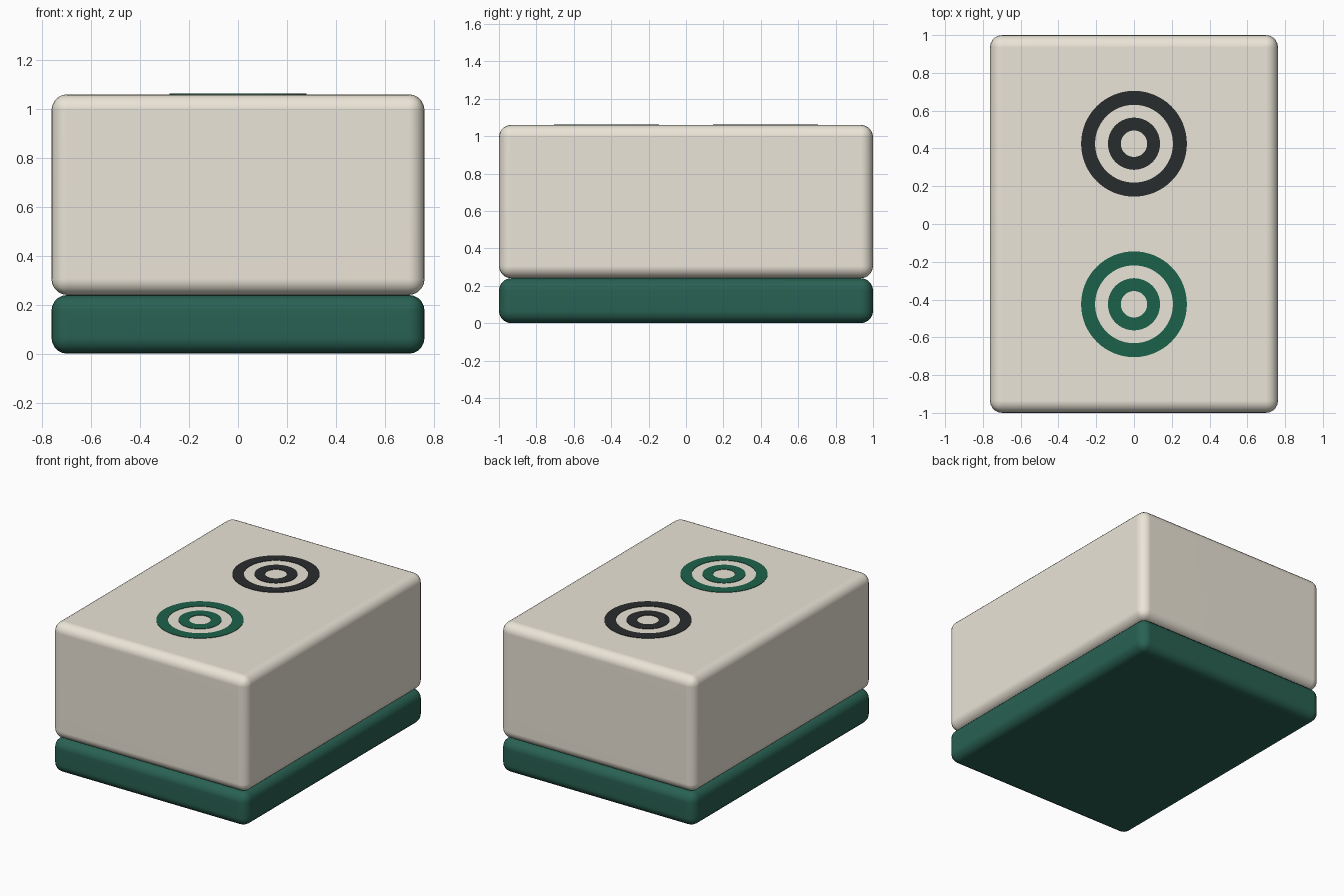
import bpy, bmesh, math

if "Cube" in bpy.data.objects:
    bpy.data.objects.remove(bpy.data.objects["Cube"])

W, D, R = 1.525, 2.0, 0.065      # tile width, depth, edge radius
SPLIT, TOP = 0.24, 1.06          # backing height, total height


def material(name, rgb):
    m = bpy.data.materials.new(name)
    m.diffuse_color = (*rgb, 1)
    m.use_nodes = True
    m.node_tree.nodes["Principled BSDF"].inputs["Base Color"].default_value = m.diffuse_color
    return m


ivory = material("ivory", (0.83, 0.78, 0.68))
backing_green = material("backing_green", (0.022, 0.12, 0.085))
ink_dark = material("ink_dark", (0.022, 0.025, 0.026))
ink_green = material("ink_green", (0.012, 0.12, 0.07))


def add_mesh(name, bm, mat):
    me = bpy.data.meshes.new(name)
    bm.to_mesh(me)
    bm.free()
    ob = bpy.data.objects.new(name, me)
    bpy.context.collection.objects.link(ob)
    me.materials.append(mat)
    return ob


def rounded_block(name, z0, z1, mat):
    bm = bmesh.new()
    bmesh.ops.create_cube(bm, size=1)
    for v in bm.verts:
        v.co.x *= W
        v.co.y *= D
        v.co.z = (z0 + z1) / 2 + v.co.z * (z1 - z0)
    bmesh.ops.bevel(bm, geom=bm.edges[:], offset=R, segments=5,
                    profile=0.5, affect='EDGES')
    for f in bm.faces:
        f.smooth = True
    ob = add_mesh(name, bm, mat)
    # keep the large faces flat-shaded between the rounded edges
    wn = ob.modifiers.new("weighted_normals", 'WEIGHTED_NORMAL')
    wn.keep_sharp = True
    return ob


def ring(name, y, r_in, r_out, mat, z0=TOP - 0.01, z1=TOP + 0.003, n=64):
    # rectangular section swept round the ring centre
    bm = bmesh.new()
    section = [(r_in, z0), (r_out, z0), (r_out, z1), (r_in, z1)]
    loops = []
    for i in range(n):
        a = 2 * math.pi * i / n
        loops.append([bm.verts.new((r * math.cos(a), y + r * math.sin(a), z))
                      for r, z in section])
    for i in range(n):
        p, q = loops[i], loops[(i + 1) % n]
        for j in range(4):
            k = (j + 1) % 4
            bm.faces.new((p[j], p[k], q[k], q[j]))
    bmesh.ops.recalc_face_normals(bm, faces=bm.faces[:])
    return add_mesh(name, bm, mat)


# two stacked layers of the tile
rounded_block("tile_backing", 0, SPLIT, backing_green)
rounded_block("tile_face_block", SPLIT, TOP, ivory)

# two concentric ring motifs on the top face
for label, y, mat in (("upper", 0.425, ink_dark), ("lower", -0.425, ink_green)):
    ring(label + "_outer_ring", y, 0.206, 0.28, mat)
    ring(label + "_inner_ring", y, 0.07, 0.138, mat)
